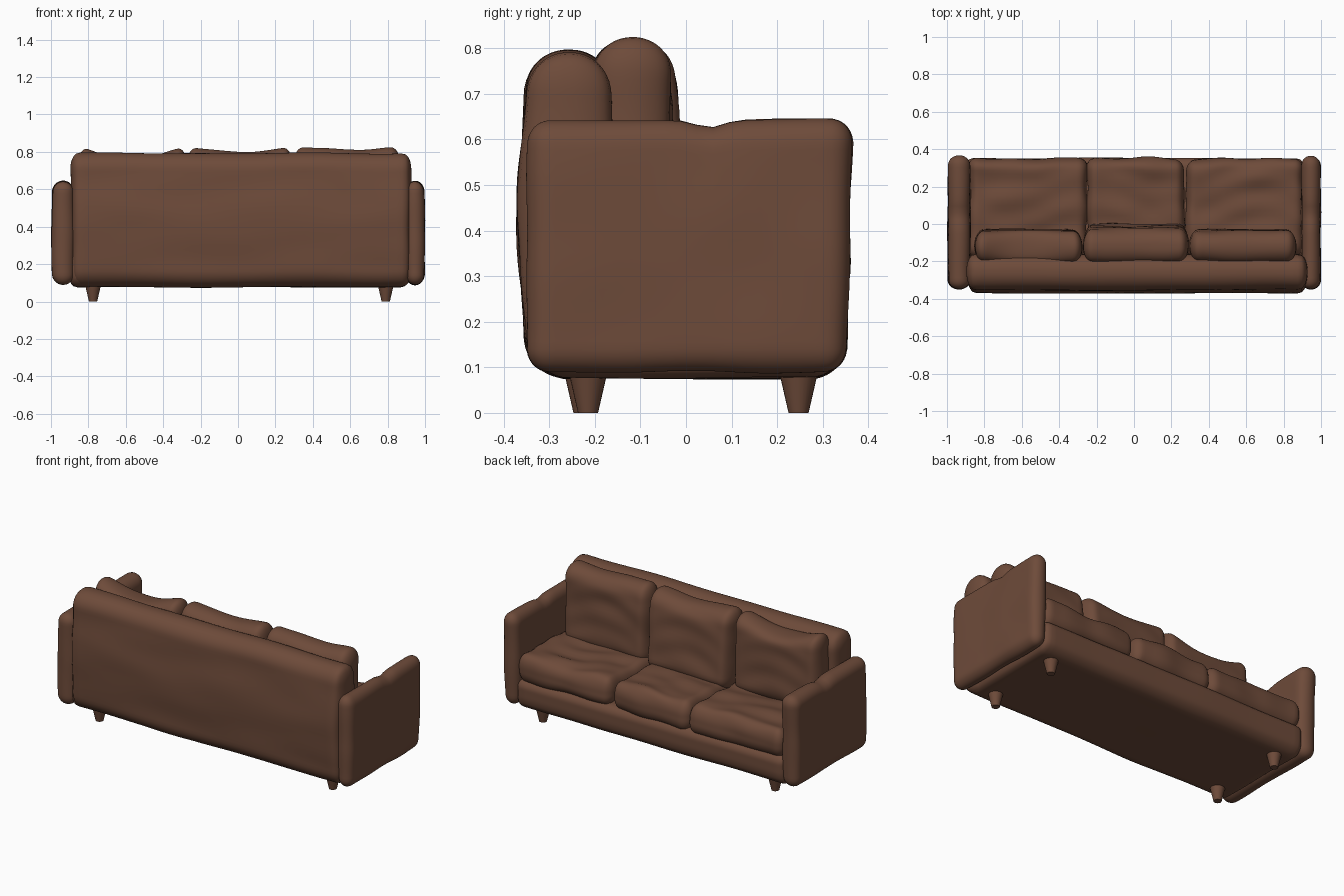
import bpy, bmesh, math
from mathutils import Vector, noise

if "Cube" in bpy.data.objects:
    bpy.data.objects.remove(bpy.data.objects["Cube"])

leather = bpy.data.materials.new("brown leather")
leather.diffuse_color = (0.155, 0.070, 0.042, 1)
leather.use_nodes = True
leather.node_tree.nodes["Principled BSDF"].inputs["Base Color"].default_value = leather.diffuse_color


def finish(bm, name):
    me = bpy.data.meshes.new(name)
    bm.to_mesh(me)
    bm.free()
    me.materials.append(leather)
    for p in me.polygons:
        p.use_smooth = True
    ob = bpy.data.objects.new(name, me)
    bpy.context.collection.objects.link(ob)
    return ob


def soft_box(name, lo, hi, radii, wrinkle=0.0, freq=(4, 4, 4), shape=None, cuts=30):
    """Rounded upholstered block; shape(u, co) moves points, u in -1..1 per axis."""
    lo, hi = Vector(lo), Vector(hi)
    mid, half = (lo + hi) / 2, (hi - lo) / 2
    bm = bmesh.new()
    bmesh.ops.create_cube(bm, size=2)
    bmesh.ops.subdivide_edges(bm, edges=bm.edges[:], cuts=cuts, use_grid_fill=True)
    for v in bm.verts:
        inner, d = Vector(), Vector()
        for i in range(3):
            p = math.sin(v.co[i] * math.pi / 2) * half[i]   # denser near edges
            lim = half[i] - radii[i]
            inner[i] = max(-lim, min(lim, p))
            d[i] = (p - inner[i]) / radii[i]
        d.normalize()
        local = inner + Vector(d[i] * radii[i] for i in range(3))
        u = Vector(local[i] / half[i] for i in range(3))
        co = local + mid
        if wrinkle:
            q = Vector(co[i] * freq[i] for i in range(3))
            co += d * wrinkle * noise.noise(q + Vector((3.1, 1.7, 5.3)))
        if shape:
            co = shape(u, co)
        v.co = co
    return finish(bm, name)


# base frame with rounded front rail, narrowing at the bottom
def base_shape(u, co):
    if u.z < 0:
        co.y -= u.y * 0.03 * u.z ** 2
    return co


soft_box("base_frame", (-0.90, -0.34, 0.077), (0.91, 0.352, 0.262),
         (0.04, 0.05, 0.05), 0.005, (3, 3, 1), base_shape)


# back rest, gently bulging at the rear
def bulge_back(u, co):
    if u.y < 0:
        co.y += u.y * 0.02 * math.exp(-((co.z - 0.43) / 0.2) ** 2)
    co.z += max(u.z, 0) * 0.003 * math.sin(co.x * 5)
    return co


soft_box("back_rest", (-0.895, -0.35, 0.08), (0.928, -0.163, 0.793),
         (0.045, 0.09, 0.09), 0.007, (2.5, 3, 7), bulge_back, 36)


# arms, with slightly dented tops
def arm_shape(u, co):
    co.x += u.x * 0.006 * (1 - u.z ** 2)
    if u.z > 0:
        co.z -= u.z * 0.016 * math.exp(-((co.y - 0.05) / 0.04) ** 2)
    if u.y > 0:
        co.y += 0.006 * u.z * u.y
    return co


for side, x0, x1 in (("left", -0.99, -0.88), ("right", 0.90, 0.993)):
    soft_box(side + "_arm", (x0, -0.35, 0.09), (x1, 0.36, 0.643),
             ((x1 - x0) / 2, 0.05, 0.055), 0.006, (5, 5, 5), arm_shape)


# seat cushions: sinking towards the back, creased tops
def seat_shape(u, co):
    if u.z > 0:
        crease = math.sin(co.y * 42 + 2.5 * math.sin(co.x * 7))
        co.z += u.z * (0.005 * crease * (1 - u.x ** 2) + 0.012 * u.y)
    return co


for name, x0, x1 in (("left", -0.885, -0.252), ("middle", -0.25, 0.272),
                     ("right", 0.274, 0.905)):
    soft_box(name + "_seat_cushion", (x0, -0.18, 0.24), (x1, 0.350, 0.403),
             (0.05, 0.06, 0.07), 0.016, (5, 9, 5), seat_shape)


# back cushions: sagging tops, fuller towards the bottom
def back_cushion(name, x0, x1, sag, lean, front):
    def shape(u, co):
        if u.y > 0:
            co.y += u.y * lean * (1 - u.z) / 2
            drape = math.sin(co.z * 45 + 5 * u.x ** 2)
            co.y += u.y * 0.003 * drape * (1 - u.x ** 2)
        if u.z > 0:
            co.z -= sag * u.z ** 3 * max(0, 1 - u.x ** 2) ** 1.5
        return co
    soft_box(name, (x0, -0.205, 0.34), (x1, front, 0.826),
             (0.05, 0.083, 0.085), 0.008, (5, 5, 7), shape)


back_cushion("left_back_cushion", -0.852, -0.278, 0.06, 0.008, -0.037)
back_cushion("middle_back_cushion", -0.27, 0.29, 0.025, 0.035, -0.03)
back_cushion("right_back_cushion", 0.298, 0.865, 0.012, 0.008, -0.037)

# tapered legs
for name, x, y in (("front_left", -0.775, -0.225), ("front_right", 0.79, -0.215),
                   ("back_left", -0.775, 0.247), ("back_right", 0.79, 0.247)):
    bpy.ops.mesh.primitive_cone_add(vertices=24, radius1=0.022, radius2=0.045,
                                    depth=0.10, location=(x, y, 0.05))
    leg = bpy.context.object
    leg.name = name + "_leg"
    leg.data.materials.append(leather)
    bpy.ops.object.shade_smooth_by_angle()
